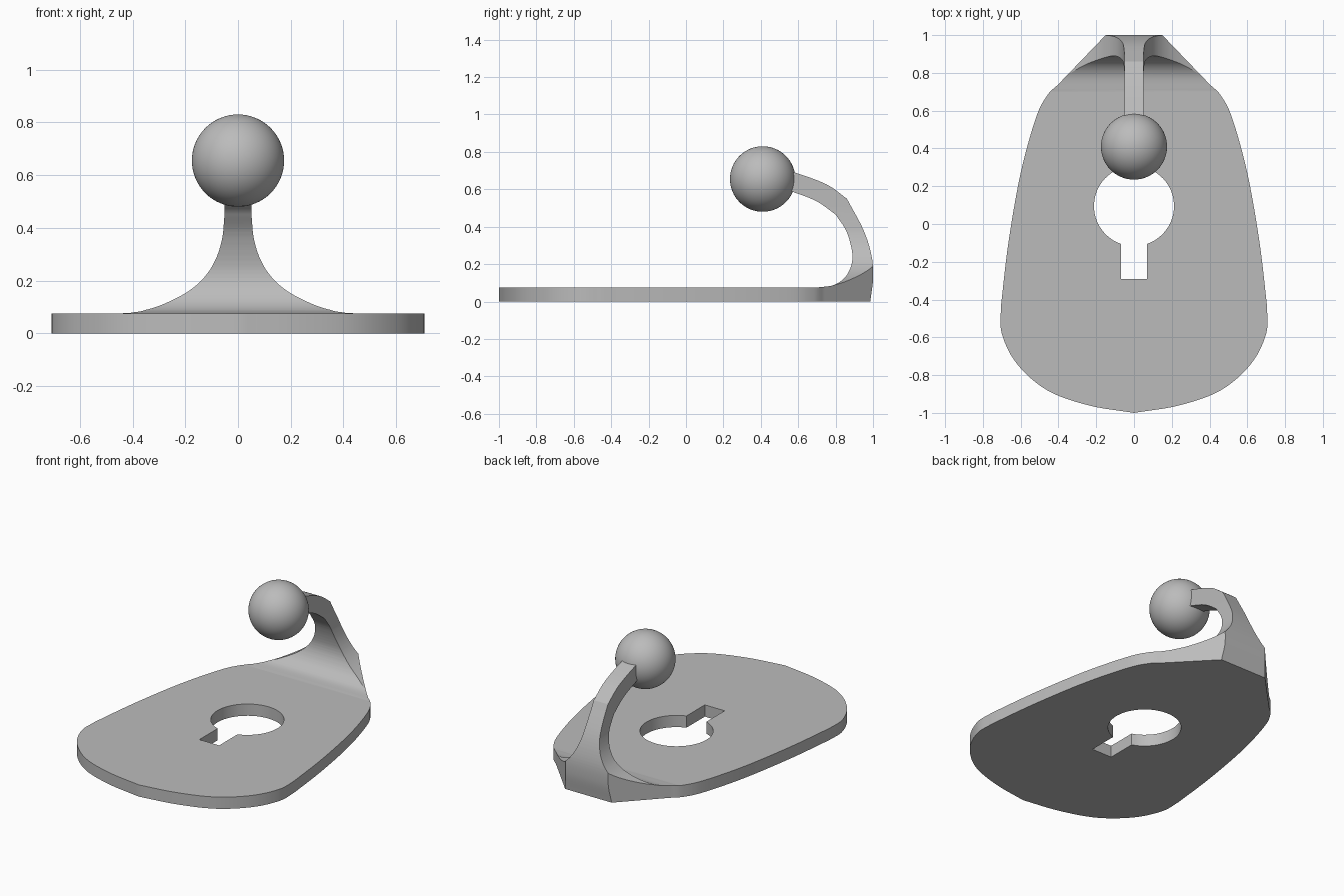
import bpy, bmesh, math
from mathutils import Vector

cube = bpy.data.objects.get("Cube")
if cube:
    bpy.data.objects.remove(cube, do_unlink=True)

grey = bpy.data.materials.new("plain grey")
grey.use_nodes = True
grey.diffuse_color = (0.5, 0.5, 0.5, 1)
grey.node_tree.nodes["Principled BSDF"].inputs["Base Color"].default_value = (0.5, 0.5, 0.5, 1)


def smooth(points, steps=7):
    """Smooth path through a few 2D points."""
    p = [Vector(q) for q in points]
    p = [2 * p[0] - p[1]] + p + [2 * p[-1] - p[-2]]
    path = []
    for a, b, c, d in zip(p, p[1:], p[2:], p[3:]):
        for i in range(steps):
            t = i / steps
            path.append((2 * b + (c - a) * t + (2 * a - 5 * b + 4 * c - d) * t * t
                         + (3 * b - a - 3 * c + d) * t ** 3) / 2)
    return path + [p[-2]]


def mirrored(half):
    """Close a half outline across the centre line."""
    pts = [Vector(q) for q in half]
    return pts + [Vector((-q.x, q.y)) for q in reversed(pts) if q.x > 1e-5]


def prism(name, outline, place, low, high):
    """Extrude a 2D outline; place maps (u, v, depth) to 3D."""
    bm = bmesh.new()
    face = bm.faces.new([bm.verts.new(place(q[0], q[1], low)) for q in outline])
    new = bmesh.ops.extrude_face_region(bm, geom=[face])["geom"]
    shift = Vector(place(0, 0, high)) - Vector(place(0, 0, low))
    bmesh.ops.translate(bm, vec=shift, verts=[g for g in new if isinstance(g, bmesh.types.BMVert)])
    bmesh.ops.recalc_face_normals(bm, faces=bm.faces)
    mesh = bpy.data.meshes.new(name)
    bm.to_mesh(mesh)
    bm.free()
    mesh.materials.append(grey)
    obj = bpy.data.objects.new(name, mesh)
    bpy.context.collection.objects.link(obj)
    return obj


def select(obj):
    bpy.ops.object.select_all(action="DESELECT")
    obj.select_set(True)
    bpy.context.view_layer.objects.active = obj


def cut(obj, cutter, operation):
    select(obj)
    mod = obj.modifiers.new("cut", "BOOLEAN")
    mod.operation, mod.solver, mod.object = operation, "EXACT", cutter
    bpy.ops.object.modifier_apply(modifier=mod.name)
    bpy.data.objects.remove(cutter, do_unlink=True)


# Side profile: flat plate sweeping up into the hooked arm
side = [(-1.1, 0), (0.985, 0)]
side += smooth([(0.985, 0), (1, 0.12), (0.993, 0.24), (0.95, 0.38), (0.86, 0.55)])[1:]
side += smooth([(0.86, 0.55), (0.75, 0.627), (0.58, 0.69), (0.5, 0.705)])[1:]
side += smooth([(0.5, 0.605), (0.58, 0.583), (0.7, 0.535), (0.8, 0.465)])
side += smooth([(0.8, 0.465), (0.86, 0.37), (0.89, 0.24), (0.862, 0.145),
                (0.795, 0.09), (0.7, 0.075)])[1:]
side += [(-1.1, 0.075)]
body = prism("base_plate_and_arm", side, lambda u, v, d: (d, u, v), -0.9, 0.9)

# Plate outline from above
outline = smooth([(0, -1), (0.24, -0.96), (0.46, -0.88), (0.62, -0.74), (0.7, -0.58), (0.705, -0.44)])
outline += smooth([(0.705, -0.44), (0.665, -0.1), (0.6, 0.27), (0.52, 0.56), (0.46, 0.68), (0.4, 0.74)])[1:]
outline += [(0.1, 1.052)]
cut(body, prism("outline_cutter", mirrored(outline), lambda u, v, d: (u, v, d), -0.2, 1), "INTERSECT")

# Flared front silhouette of the arm
flare = [(0.85, -0.2), (0.85, 0.077)]
flare += smooth([(0.41, 0.077), (0.31, 0.1), (0.2, 0.152), (0.13, 0.21), (0.085, 0.28),
                 (0.06, 0.36), (0.052, 0.44)])
flare += [(0.05, 0.5), (0.05, 0.9)]
cut(body, prism("flare_cutter", mirrored(flare), lambda u, v, d: (u, d, v), -1.3, 1.3), "INTERSECT")

# Keyhole opening
radius, slot, centre = 0.212, 0.07, 0.095
start = math.asin(slot / radius)
hole = [(slot, -0.29)]
for i in range(49):
    a = start + (math.pi * 2 - 2 * start) * i / 48
    hole.append((radius * math.sin(a), centre - radius * math.cos(a)))
hole.append((-slot, -0.29))
cut(body, prism("keyhole_cutter", hole, lambda u, v, d: (u, v, d), -0.2, 0.4), "DIFFERENCE")

select(body)
bpy.ops.object.shade_smooth_by_angle(angle=math.radians(24))
weighted = body.modifiers.new("weighted normals", "WEIGHTED_NORMAL")
weighted.keep_sharp = True

# Ball at the arm tip
bpy.ops.mesh.primitive_uv_sphere_add(segments=64, ring_count=32, radius=0.175, location=(0, 0.41, 0.655))
ball = bpy.context.object
ball.name = "ball_tip"
ball.data.materials.append(grey)
bpy.ops.object.shade_smooth()
